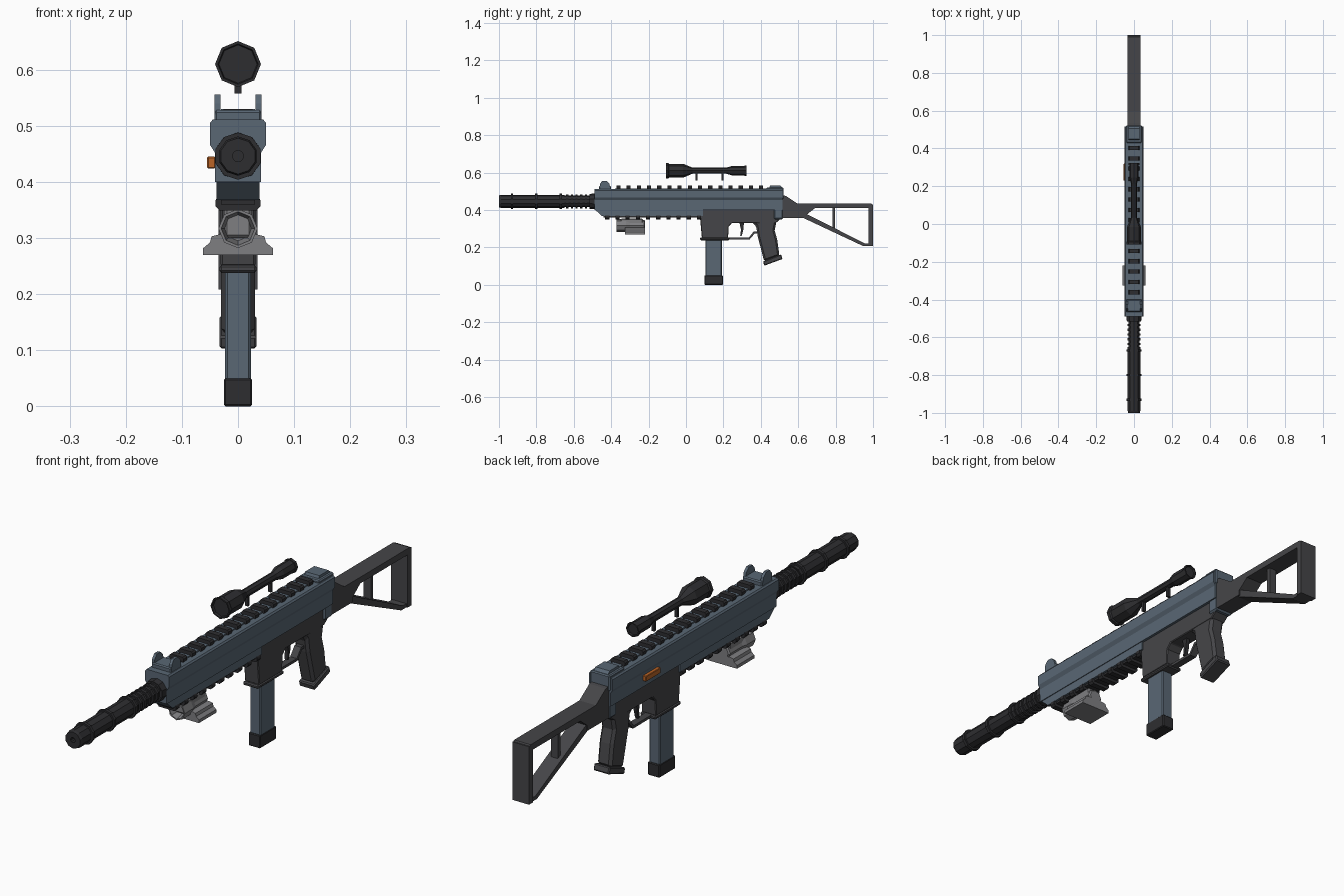
import bpy, bmesh, math


def mat(name, c):
    m = bpy.data.materials.new(name)
    m.diffuse_color = (*c, 1)
    return m


BLUE = mat("blue_steel", (0.10, 0.135, 0.175))
GREY = mat("dark_grey", (0.06, 0.06, 0.065))
BLACK = mat("black", (0.027, 0.027, 0.03))
LIGHT = mat("light_grey", (0.21, 0.21, 0.22))
ORANGE = mat("orange", (0.5, 0.13, 0.02))


def finish(name, bm, m, bevel=0):
    bmesh.ops.recalc_face_normals(bm, faces=bm.faces)
    me = bpy.data.meshes.new(name)
    bm.to_mesh(me)
    bm.free()
    ob = bpy.data.objects.new(name, me)
    bpy.context.collection.objects.link(ob)
    me.materials.append(m)
    if bevel:
        b = ob.modifiers.new("bevel", 'BEVEL')
        b.width, b.segments, b.limit_method = bevel, 1, 'ANGLE'
        b.angle_limit = math.radians(40)
    return ob


def prism(bm, ring_a, ring_b):
    a = [bm.verts.new(p) for p in ring_a]
    b = [bm.verts.new(p) for p in ring_b]
    bm.faces.new(a)
    bm.faces.new(b[::-1])
    for i in range(len(a)):
        j = (i + 1) % len(a)
        bm.faces.new((a[i], a[j], b[j], b[i]))


def side(name, pts, x0, x1, m, bevel=0):
    """Side-view (y, z) outline extruded across x."""
    bm = bmesh.new()
    prism(bm, [(x0, y, z) for y, z in pts], [(x1, y, z) for y, z in pts])
    return finish(name, bm, m, bevel)


def section(name, half, spans, m, bevel=0):
    """Half (x, z) cross-section, mirrored, extruded along each y span."""
    pts = half + [(-x, z) for x, z in reversed(half)]
    bm = bmesh.new()
    for y0, y1 in spans:
        prism(bm, [(x, y0, z) for x, z in pts], [(x, y1, z) for x, z in pts])
    return finish(name, bm, m, bevel)


def box(name, x, y, z, m, bevel=0):
    return side(name, [(y[0], z[0]), (y[1], z[0]), (y[1], z[1]), (y[0], z[1])],
                x[0], x[1], m, bevel)


def lathe(name, prof, z, n, m):
    """(y, r) profile revolved round a lengthwise axis at height z."""
    bm = bmesh.new()
    rings = [[bm.verts.new((r * math.sin(2 * math.pi * k / n), y,
                            z + r * math.cos(2 * math.pi * k / n)))
              for k in range(n)] for y, r in prof]
    for a, b in zip(rings, rings[1:]):
        for i in range(n):
            j = (i + 1) % n
            bm.faces.new((a[i], a[j], b[j], b[i]))
    bm.faces.new(rings[0])
    bm.faces.new(rings[-1])
    return finish(name, bm, m)


def ringed(y0, y1, r, rings, w, rr):
    prof = [(y0, r)]
    for c in rings:
        prof += [(c - w, r), (c - w, rr), (c + w, rr), (c + w, r)]
    return prof + [(y1, r)]


# Suppressor with bore, ringed barrel collar
lathe("suppressor", [(-0.93, 0.01), (-1, 0.01), (-1, 0.032), (-0.99, 0.035)]
      + ringed(-0.98, -0.65, 0.035, [-0.93, -0.8, -0.67], 0.006, 0.042)
      + [(-0.65, 0.028)], 0.446, 10, BLACK)
lathe("barrel_collar", ringed(-0.66, -0.47, 0.031,
      [-0.635, -0.61, -0.585, -0.56, -0.535, -0.51], 0.006, 0.037), 0.446, 10, BLACK)
lathe("barrel_nut", [(-0.515, 0.04), (-0.48, 0.043)], 0.446, 10, BLACK)

# Upper receiver and handguard
section("upper_receiver", [(0.041, 0.40), (0.041, 0.452), (0.050, 0.466),
                           (0.050, 0.505), (0.045, 0.511)], [(-0.49, 0.515)], BLUE)
side("handguard", [(-0.49, 0.405), (-0.45, 0.368), (0.09, 0.368), (0.09, 0.405)],
     -0.038, 0.038, BLUE)
box("receiver_rear_lug", (-0.037, 0.037), (0.47, 0.52), (0.35, 0.405), BLUE, 0.006)
side("rear_sight_block", [(0.44, 0.505), (0.45, 0.53), (0.505, 0.53), (0.52, 0.515),
                          (0.52, 0.505)], -0.03, 0.03, BLUE)
box("receiver_rear_cap", (-0.042, 0.042), (0.43, 0.522), (0.46, 0.52), BLUE, 0.004)

# Top and bottom accessory rails
pitch = 0.0545
section("top_rail_teeth", [(0.026, 0.508), (0.03, 0.518), (0.03, 0.524), (0.025, 0.53)],
        [(-0.372 + i * pitch, -0.350 + i * pitch) for i in range(15)], BLACK)
box("top_rail_base", (-0.02, 0.02), (-0.38, 0.44), (0.505, 0.516), BLUE)
section("bottom_rail_teeth", [(0.033, 0.349), (0.04, 0.357), (0.04, 0.367), (0.036, 0.375)],
        [(-0.432 + i * pitch, -0.410 + i * pitch) for i in range(10)], BLACK)
box("bottom_rail_base", (-0.03, 0.03), (-0.44, 0.08), (0.36, 0.372), BLACK)

# Front sight with two ears
box("front_sight_base", (-0.042, 0.042), (-0.465, -0.40), (0.505, 0.528), BLUE, 0.004)
for s, n in ((-1, "left"), (1, "right")):
    side("front_sight_ear_" + n, [(-0.462, 0.52), (-0.46, 0.54), (-0.447, 0.556),
         (-0.425, 0.556), (-0.41, 0.542), (-0.405, 0.52)], s * 0.031, s * 0.042, BLUE)

# Lower receiver, magazine and grip
side("lower_receiver", [(0.075, 0.405), (0.075, 0.36), (0.085, 0.25), (0.225, 0.25),
     (0.228, 0.31), (0.245, 0.33), (0.35, 0.33), (0.48, 0.33), (0.515, 0.36),
     (0.515, 0.405)], -0.031, 0.031, GREY, 0.003)
box("magazine_well_lip", (-0.033, 0.033), (0.075, 0.232), (0.238, 0.252), GREY, 0.004)
box("magazine", (-0.023, 0.023), (0.103, 0.192), (0.045, 0.26), BLUE, 0.004)
box("magazine_base", (-0.025, 0.025), (0.098, 0.197), (0, 0.05), BLACK, 0.003)
side("grip", [(0.345, 0.34), (0.375, 0.315), (0.383, 0.26), (0.418, 0.125),
     (0.50, 0.155), (0.488, 0.24), (0.474, 0.29), (0.485, 0.345)],
     -0.03, 0.03, GREY, 0.01)
side("grip_base", [(0.412, 0.125), (0.418, 0.102), (0.516, 0.138), (0.508, 0.163)],
     -0.033, 0.033, GREY, 0.004)

# Trigger and guard
side("trigger_guard", [(0.225, 0.242), (0.34, 0.242), (0.368, 0.275), (0.385, 0.275),
     (0.385, 0.285), (0.362, 0.285), (0.336, 0.252), (0.225, 0.252)], -0.014, 0.014, GREY)
side("trigger", [(0.285, 0.335), (0.294, 0.295), (0.290, 0.262), (0.298, 0.262),
     (0.307, 0.295), (0.31, 0.335)], -0.007, 0.007, BLACK)

# Orange bolt tab on the left side
box("bolt_tab", (-0.055, -0.04), (0.23, 0.32), (0.424, 0.445), ORANGE, 0.002)

# Folding stock frame
side("stock_frame_top", [(0.51, 0.48), (0.535, 0.475), (0.595, 0.434), (0.99, 0.434),
     (1, 0.425), (1, 0.41), (0.69, 0.41), (0.645, 0.375), (0.645, 0.356), (0.51, 0.356)],
     -0.035, 0.035, GREY)
side("stock_diagonal", [(0.63, 0.356), (0.945, 0.208), (0.985, 0.208), (0.985, 0.222),
     (0.955, 0.222), (0.645, 0.378)], -0.03, 0.03, GREY)
box("stock_butt", (-0.035, 0.035), (0.976, 1.0), (0.208, 0.43), GREY)
box("stock_strut", (-0.015, 0.015), (0.782, 0.797), (0.29, 0.415), GREY)

# Under-barrel light
lathe("light_body", [(-0.34, 0.022), (-0.372, 0.03), (-0.372, 0.035), (-0.32, 0.035),
      (-0.30, 0.03), (-0.225, 0.03), (-0.22, 0.025)], 0.317, 8, LIGHT)
section("light_housing", [(0.062, 0.27), (0.062, 0.282), (0.05, 0.292), (0.047, 0.303),
        (0.035, 0.306)], [(-0.325, -0.22)], LIGHT)
box("light_clamp", (-0.025, 0.025), (-0.35, -0.23), (0.30, 0.354), LIGHT, 0.005)

# Scope and its two posts
lathe("scope", [(-0.10, 0.034), (-0.108, 0.036), (-0.108, 0.041), (-0.095, 0.041),
      (-0.09, 0.037), (-0.015, 0.037), (0.035, 0.016), (0.215, 0.016), (0.245, 0.025),
      (0.312, 0.025), (0.312, 0.028), (0.324, 0.028), (0.324, 0.023), (0.318, 0.021)],
      0.61, 8, BLACK)
for y, n in ((0.056, "front"), (0.196, "rear")):
    box("scope_post_" + n, (-0.006, 0.006), (y - 0.005, y + 0.005), (0.558, 0.605), BLACK)
